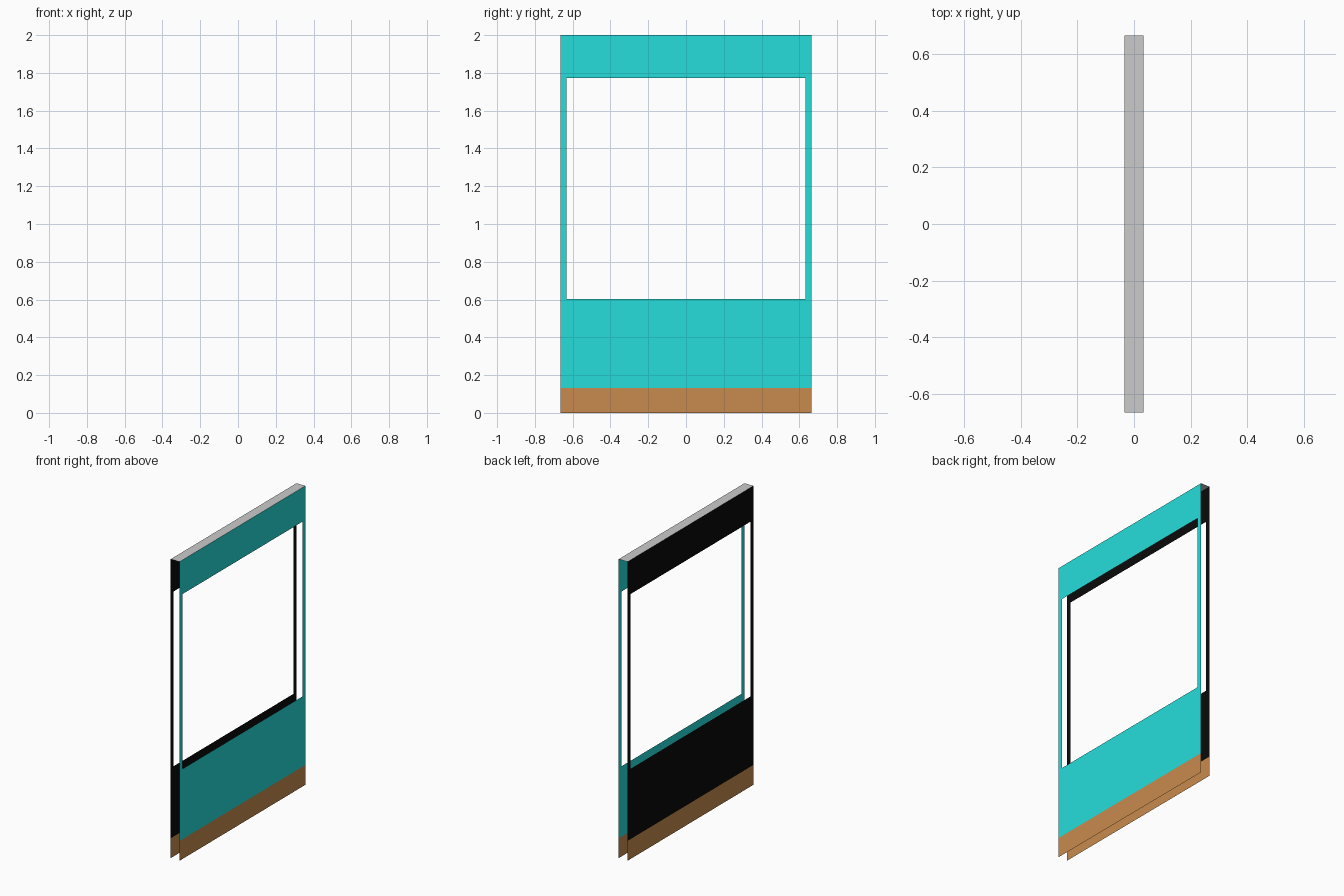
import bpy, bmesh

if "Cube" in bpy.data.objects:
    bpy.data.objects.remove(bpy.data.objects["Cube"])

HALF_X, HALF_Y, TOP = 0.033, 0.665, 2.0
KICK = 0.133                       # top of brown base band
WIN_Y, WIN_LOW, WIN_HIGH = 0.632, 0.603, 1.772


def material(name, rgb):
    mat = bpy.data.materials.new(name)
    mat.diffuse_color = (*rgb, 1)
    mat.use_nodes = True
    mat.node_tree.nodes["Principled BSDF"].inputs["Base Color"].default_value = mat.diffuse_color
    return mat


def sheet(name, x, ys, zs, mat, hole=None):
    """Flat gridded panel in the YZ plane, facing away from x = 0."""
    bm = bmesh.new()
    grid = [[bm.verts.new((x, y, z)) for z in zs] for y in ys]
    for i in range(len(ys) - 1):
        for j in range(len(zs) - 1):
            if (i, j) == hole:
                continue
            quad = [grid[i][j], grid[i + 1][j], grid[i + 1][j + 1], grid[i][j + 1]]
            bm.faces.new(quad if x > 0 else quad[::-1])
    add(name, bm, mat)


def add(name, bm, mat=None):
    mesh = bpy.data.meshes.new(name)
    bm.to_mesh(mesh)
    bm.free()
    if mat:
        mesh.materials.append(mat)
    bpy.context.collection.objects.link(bpy.data.objects.new(name, mesh))


cyan = material("cyan_paint", (0.019, 0.72, 0.71))
black = material("black_paint", (0.003, 0.003, 0.003))
brown = material("brown_base", (0.58, 0.26, 0.075))

# Both faces: window frame above, base band below
for side, x, paint in (("right", HALF_X, cyan), ("left", -HALF_X, black)):
    sheet(side + "_window_frame", x, (-HALF_Y, -WIN_Y, WIN_Y, HALF_Y),
          (KICK, WIN_LOW, WIN_HIGH, TOP), paint, hole=(1, 1))
    sheet(side + "_base_band", x, (-HALF_Y, HALF_Y), (0, KICK), brown)

# Thin cap joining the two faces along the top
bm = bmesh.new()
bm.faces.new([bm.verts.new((x, y, TOP)) for x, y in (
    (-HALF_X, -HALF_Y), (HALF_X, -HALF_Y), (HALF_X, HALF_Y), (-HALF_X, HALF_Y))])
add("top_cap", bm)
